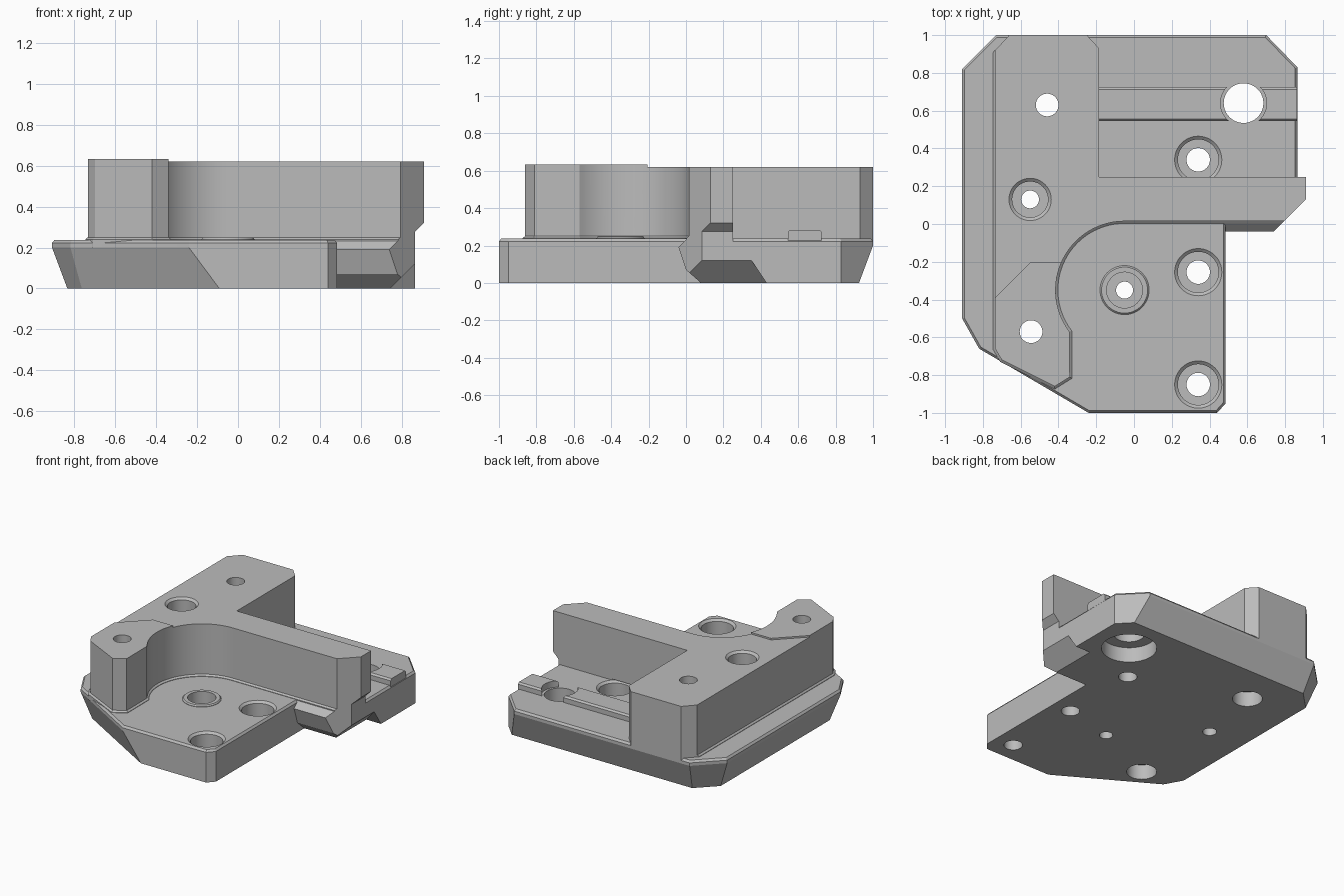
import bpy, bmesh
from math import sin, cos, pi, radians
from mathutils import Vector

if "Cube" in bpy.data.objects:
    bpy.data.objects.remove(bpy.data.objects["Cube"])

grey = bpy.data.materials.new("plain_grey")
grey.use_nodes = True
grey.diffuse_color = (0.5, 0.5, 0.5, 1)
grey.node_tree.nodes["Principled BSDF"].inputs["Base Color"].default_value = grey.diffuse_color


def solid(name, rings):
    """Closed skin through matching rings of 3D points."""
    bm = bmesh.new()
    rows = [[bm.verts.new(p) for p in ring] for ring in rings]
    n = len(rows[0])
    for low, high in zip(rows, rows[1:]):
        for i in range(n):
            j = (i + 1) % n
            bm.faces.new((low[i], low[j], high[j], high[i]))
    bm.faces.new(rows[0][::-1])
    bm.faces.new(rows[-1])
    bmesh.ops.recalc_face_normals(bm, faces=bm.faces)
    mesh = bpy.data.meshes.new(name)
    bm.to_mesh(mesh)
    bm.free()
    mesh.materials.append(grey)
    ob = bpy.data.objects.new(name, mesh)
    bpy.context.collection.objects.link(ob)
    return ob


def level(points, z):
    return [(x, y, z) for x, y in points]


def slab(name, points, low, high):
    return solid(name, [level(points, low), level(points, high)])


def turned(name, x, y, profile, sides=48):
    """Round part from (radius, height) pairs."""
    return solid(name, [[(x + r * cos(2 * pi * i / sides), y + r * sin(2 * pi * i / sides), z)
                         for i in range(sides)] for r, z in profile])


def offset(points, amount):
    """Move each edge inward by amount(edge middle)."""
    lines = []
    for i, p in enumerate(points):
        a, b = Vector(p), Vector(points[(i + 1) % len(points)])
        d = (b - a).normalized()
        n = Vector((-d.y, d.x))
        lines.append((n, n.dot(a) + amount((a + b) / 2)))
    result = []
    for i in range(len(points)):
        (m, c), (n, d) = lines[i - 1], lines[i]
        det = m.x * n.y - m.y * n.x
        result.append(((c * n.y - d * m.y) / det, (m.x * d - n.x * c) / det))
    return result


def combine(body, tool, operation):
    mod = body.modifiers.new("combine", 'BOOLEAN')
    mod.operation, mod.solver, mod.object = operation, 'EXACT', tool
    bpy.context.view_layer.objects.active = body
    bpy.ops.object.modifier_apply(modifier=mod.name)
    bpy.data.objects.remove(tool)


FLOOR, TOP = 0.237, 0.62

# Base plate: undercut along the back, left and front-left edges
outline = [(-0.24, -1), (0.44, -1), (0.485, -0.95), (0.485, 0.2), (0.865, 0.2), (0.865, 0.83),
           (0.70, 1), (-0.73, 1), (-0.91, 0.82), (-0.91, -0.5), (-0.82, -0.66)]
undercut = offset(outline, lambda m: 0.075 if m.x < -0.3 or m.y > 0.95 else 0)
rim = offset(outline, lambda m: 0.012)
body = solid("mounting_bracket", [level(undercut, 0), level(outline, 0.2),
                                  level(outline, 0.222), level(rim, FLOOR)])

# Wedge-shaped ledge under the wall
profile = [(0.08, 0), (0.22, 0), (0.22, 0.23), (0.02, 0.25), (-0.04, 0.19), (0, 0.07)]
combine(body, solid("wall_ledge", [[(x, y, z) for y, z in profile] for x in (0.45, 0.865)]), 'UNION')

# Upright wall with a round inner corner and a small skirt at its foot
CX, CY, R = -0.05, -0.35, 0.365


def arc(start, end, steps):
    return [(CX + R * cos(radians(start + (end - start) * i / steps)),
             CY + R * sin(radians(start + (end - start) * i / steps))) for i in range(steps + 1)]


front_end = [(-0.735, -0.66), (-0.70, -0.72), (-0.42, -0.86), (-0.34, -0.81)]
wall = front_end + arc(217, 90, 28) + [
    (0.91, 0.015), (0.91, 0.25), (-0.185, 0.25), (-0.185, 0.93),
    (-0.25, 1), (-0.66, 1), (-0.735, 0.92)]
skirt = offset(wall, lambda m: -0.012 if m.y < 0.2 else 0)
combine(body, solid("upright_wall", [level(skirt, 0.2), level(skirt, FLOOR + 0.003),
                                     level(wall, 0.25), level(wall, TOP)]), 'UNION')

# Raised pad on the front end of the wall
pad = front_end + arc(217, 156.6, 14) + [(-0.55, -0.205), (-0.735, -0.39)]
combine(body, slab("raised_pad", pad, 0.55, 0.632), 'UNION')

# Guide rail, interrupted around the large hole
rail = [(-0.25, 0.545), (0.862, 0.545), (0.862, 0.725), (-0.25, 0.725)]
rail_top = offset(rail, lambda m: 0.012 if 0.5 < m.y < 0.6 or m.y > 0.7 else 0)
rail_ob = solid("guide_rail", [level(rail, 0.2), level(rail, 0.272), level(rail_top, 0.284)])
combine(rail_ob, turned("rail_gap", 0.58, 0.64, [(0.122, 0.1), (0.122, 0.4)]), 'DIFFERENCE')
combine(body, rail_ob, 'UNION')

# Raised ring round the centre hole
combine(body, turned("centre_ring", CX, CY, [(0.13, 0.2), (0.13, 0.24), (0.122, 0.248)]), 'UNION')

# Slanted right end, overhang of the wall, and bottom notch
combine(body, slab("end_cutter", [(0.68, -0.1), (1.1, -0.1), (1.1, 0.32)], -0.1, 0.8), 'DIFFERENCE')
under = [(0.865, -0.1), (1, -0.1), (1, 0.41), (0.865, 0.275)]
combine(body, solid("overhang_cutter", [[(x, y, z) for x, z in under] for y in (-0.2, 0.4)]),
        'DIFFERENCE')
notch = [[(0.725, y, -0.02), (0.905, y, -0.02), (0.905, y + s, 0.16)]
         for y, s in ((-0.2, 0), (0.443, -0.12))]
combine(body, solid("notch_cutter", notch), 'DIFFERENCE')


def drill(x, y, profile):
    combine(body, turned("hole_cutter", x, y, profile), 'DIFFERENCE')


def screw_hole(x, y, top, seat, bore, head=0.108):
    """Through hole with a chamfered seat for a screw head."""
    drill(x, y, [(bore, -0.1), (bore, seat), (head, seat), (head, top - 0.015),
                 (head + 0.017, top), (head + 0.017, top + 0.008)])


# Screw holes seated from above
for y in (0.34, -0.255, -0.85):
    screw_hole(0.34, y, FLOOR, 0.11, 0.062)
screw_hole(-0.55, 0.13, TOP, 0.32, 0.047, 0.095)
drill(CX, CY, [(0.045, -0.1), (0.045, 0.12), (0.095, 0.12), (0.095, 0.4)])

# Holes seated from below
for x, y, bore, head in ((-0.46, 0.63, 0.06, 0.1), (-0.545, -0.57, 0.06, 0.1),
                         (0.58, 0.64, 0.105, 0.185)):
    drill(x, y, [(head, -0.1), (head, 0.11), (bore, 0.11), (bore, 0.8)])

bpy.ops.object.select_all(action='DESELECT')
body.select_set(True)
bpy.context.view_layer.objects.active = body
bpy.ops.object.shade_smooth_by_angle(angle=radians(20))
